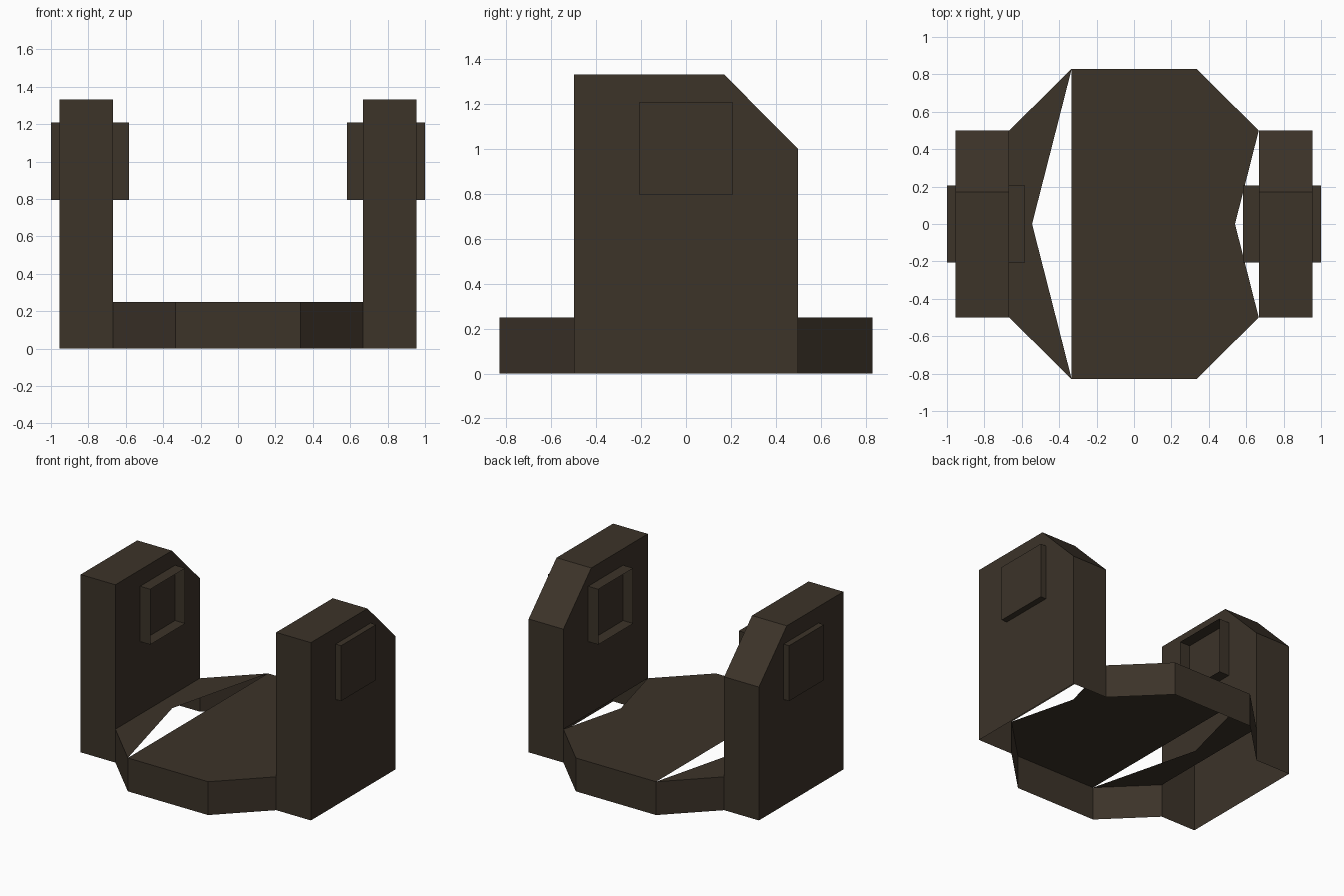
import bpy, bmesh

if "Cube" in bpy.data.objects:
    bpy.data.objects.remove(bpy.data.objects["Cube"])

brown = bpy.data.materials.new("dark brown")
brown.diffuse_color = (0.045, 0.033, 0.022, 1)
brown.use_nodes = True
brown.node_tree.nodes["Principled BSDF"].inputs["Base Color"].default_value = brown.diffuse_color

DECK, HALF, WIDE = 0.25, 0.333, 0.667   # deck height, chamfer corners in x
DEEP, MID = 0.83, 0.5                   # chamfer corners in y


def make(name, faces):
    """Build an open shell from polygons given as point lists."""
    bm = bmesh.new()
    for points in faces:
        bm.faces.new([bm.verts.new(p) for p in points])
    bmesh.ops.remove_doubles(bm, verts=bm.verts, dist=0.0005)
    mesh = bpy.data.meshes.new(name)
    bm.to_mesh(mesh)
    bm.free()
    mesh.materials.append(brown)
    obj = bpy.data.objects.new(name, mesh)
    bpy.context.collection.objects.link(obj)
    return obj


def sweep(outline, x0, x1, skip=()):
    """Side walls joining a (y, z) outline at x0 to the same outline at x1."""
    walls = []
    for i, (a, b) in enumerate(zip(outline, outline[1:] + outline[:1])):
        if i not in skip:
            walls.append([(x0, *a), (x0, *b), (x1, *b), (x1, *a)])
    return walls


def cap(outline, x):
    return [(x, y, z) for y, z in outline]


def mirrored(faces, side):
    """Faces are written for +x; flip them and their winding for -x."""
    if side > 0:
        return faces
    return [[(-x, y, z) for x, y, z in reversed(f)] for f in faces]


# deck: main plate with a notched right edge, and a notched left strip
main = [(-HALF, -DEEP), (HALF, -DEEP), (WIDE, -MID), (0.54, 0),
        (WIDE, MID), (HALF, DEEP), (-HALF, DEEP)]
strip = [(-HALF, -DEEP), (-0.545, 0), (-HALF, DEEP), (-WIDE, MID), (-WIDE, -MID)]
make("deck_plate", [[(x, y, DECK) for x, y in main]])
make("deck_left_strip", [[(x, y, DECK) for x, y in strip]])

# skirt walls below the deck, front and back
path = [(-WIDE, -MID), (-HALF, -DEEP), (HALF, -DEEP), (WIDE, -MID)]
for name, s in (("front_skirt", 1), ("back_skirt", -1)):
    run = [(x * s, y * s) for x, y in path]
    make(name, [[(*a, 0), (*b, 0), (*b, DECK), (*a, DECK)]
                for a, b in zip(run, run[1:])])

# posts with chamfered tops, open below, with pads on both sides
post = [(-MID, 0), (MID, 0), (MID, 1.0), (0.17, 1.333), (-MID, 1.333)]
inner = [(-MID, DECK), (MID, DECK)] + post[2:]
pad = [(-0.207, 0.795), (0.207, 0.795), (0.207, 1.21), (-0.207, 1.21)]
for label, side in (("right", 1), ("left", -1)):
    shell = [cap(post, 0.955), cap(inner, WIDE)[::-1]]
    shell += sweep(post, WIDE, 0.955, skip=(0,))
    make(label + "_post", mirrored(shell, side))
    # raised outer pad, closed
    make(label + "_outer_pad",
         mirrored([cap(pad, 1.0)] + sweep(pad, 0.955, 1.0), side))
    # inner socket frame, open toward the middle
    make(label + "_inner_socket", mirrored(sweep(pad, 0.583, WIDE), side))
